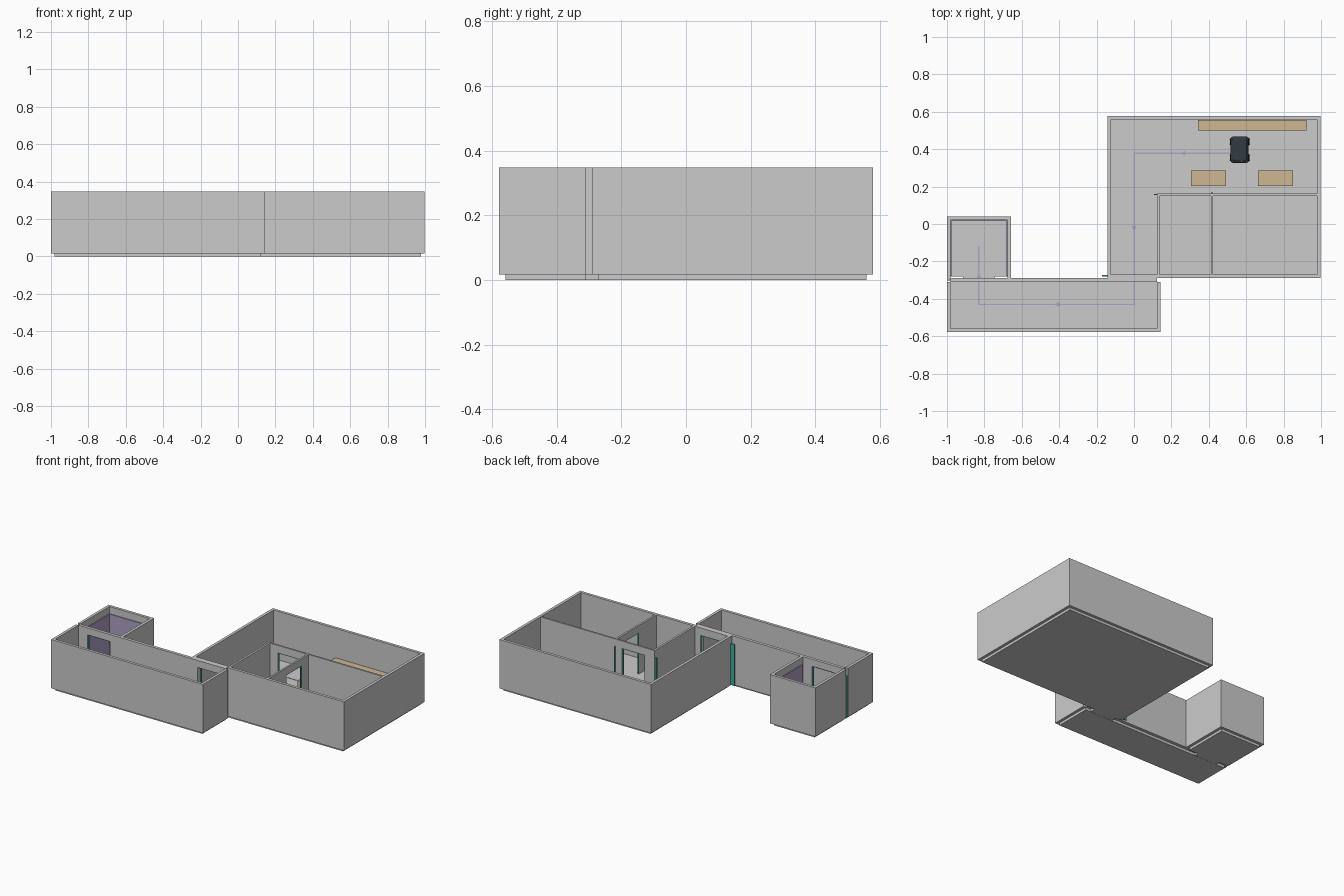
import bpy, bmesh, math
from mathutils import Vector

old = bpy.data.objects.get("Cube")
if old:
    bpy.data.objects.remove(old)


def material(name, rgb):
    m = bpy.data.materials.new(name)
    m.use_nodes = True
    m.diffuse_color = (*rgb, 1)
    m.node_tree.nodes["Principled BSDF"].inputs["Base Color"].default_value = (*rgb, 1)
    return m


grey = material("wall grey", (0.6, 0.6, 0.6))
wood = material("light wood", (0.62, 0.47, 0.29))
slate = material("dark slate", (0.03, 0.045, 0.055))
black = material("black rubber", (0.008, 0.008, 0.01))
teal = material("door teal", (0.05, 0.42, 0.34))
purple = material("lift purple", (0.42, 0.36, 0.55))
violet = material("route violet", (0.45, 0.35, 0.6))
cream = material("lamp cream", (0.85, 0.8, 0.6))

T = 0.019                  # outer wall thickness
BASE, TOP = 0.017, 0.348   # wall bottom and top
DOOR = 0.3                 # door head height
HALF = 0.085               # half of a door opening


def boxes(name, mat, spans, bevel=0):
    """One object from boxes given as x, y and z ranges."""
    bm = bmesh.new()
    for x, y, z in spans:
        vs = bmesh.ops.create_cube(bm, size=1)["verts"]
        for v in vs:
            v.co = Vector([lo + (hi - lo) * (c + 0.5) for c, (lo, hi) in zip(v.co, (x, y, z))])
    me = bpy.data.meshes.new(name)
    bm.to_mesh(me)
    bm.free()
    ob = bpy.data.objects.new(name, me)
    bpy.context.collection.objects.link(ob)
    me.materials.append(mat)
    if bevel:
        mod = ob.modifiers.new("rounded", "BEVEL")
        mod.width, mod.segments = bevel, 3
    return ob


def wall(name, axis, along, across, door=None):
    """Straight wall along an axis, with an optional door opening centred at door."""
    if door is None:
        parts = [(along, (BASE, TOP))]
    else:
        a, b = door - HALF, door + HALF
        parts = [((along[0], a), (BASE, TOP)), ((b, along[1]), (BASE, TOP)), ((a, b), (DOOR, TOP))]
    spans = [(s, across, z) if axis == "x" else (across, s, z) for s, z in parts]
    return boxes(name, grey, spans)


def sliding_door(name, axis, centre, line):
    """Two open leaves tucked into the wall, with a slim head rail."""
    t = (line - 0.003, line + 0.003)
    spans = []
    for lo, hi, z0 in ((-0.172, -HALF + 0.006, BASE + 0.003),
                       (HALF - 0.006, 0.172, BASE + 0.003),
                       (-HALF, HALF, DOOR - 0.006)):
        s = (centre + lo, centre + hi)
        spans.append((s, t, (z0, DOOR)) if axis == "x" else (t, s, (z0, DOOR)))
    boxes(name, teal, spans)


# floors with door thresholds
main_x, main_y = (-0.143, 0.998), (-0.29, 0.578)
hall_x, hall_y = (-1.0, 0.142), (-0.578, -0.311)
lift_x, lift_y = (-1.0, -0.658), (-0.291, 0.04)
LIFT, HALL = -0.829, 0.0
boxes("main_floor", grey, [((main_x[0] + T, main_x[1] - T), (main_y[0] + T, main_y[1] - T), (0, BASE + 0.002))])
boxes("hall_floor", grey, [((hall_x[0] + T, hall_x[1] - T), (hall_y[0] + T, hall_y[1]), (0, BASE + 0.002))])
boxes("lift_floor", grey, [((lift_x[0] + T, lift_x[1] - T), (lift_y[0] + 0.01, lift_y[1] - T), (0, BASE + 0.002))])
boxes("door_thresholds", grey, [((c - HALF, c + HALF), (hall_y[0] + 0.25, main_y[0] + T + 0.005), (0.001, BASE + 0.001))
                                for c in (LIFT, HALL)])

# main room outer walls
wall("main_back_wall", "x", main_x, (main_y[1] - T, main_y[1]))
wall("main_front_wall", "x", main_x, (main_y[0], main_y[0] + T), HALL)
for name, x in (("main_right_wall", main_x[0]), ("main_left_wall", main_x[1] - T)):
    wall(name, "y", (main_y[0] + T, main_y[1] - T), (x, x + T))

# inner partitions
wall("room_back_partition", "x", (0.122, main_x[1] - T), (0.151, 0.163), 0.28)
wall("room_side_partition", "y", (main_y[0] + T, 0.151), (0.122, 0.136))
wall("room_middle_partition", "y", (main_y[0] + T, 0.151), (0.411, 0.423), 0.0)

# corridor walls
wall("hall_front_wall", "x", hall_x, (hall_y[0], hall_y[0] + T))
for name, x in (("hall_right_wall", hall_x[0]), ("hall_left_wall", hall_x[1] - T)):
    wall(name, "y", (hall_y[0] + T, hall_y[1]), (x, x + T))
back = wall("hall_back_wall", "x", (hall_x[0] + T, hall_x[1] - T), (hall_y[1], main_y[0]), HALL)
# opening to the lift, cut through the same wall
cutter = boxes("lift_opening_cutter", grey, [((LIFT - HALF, LIFT + HALF), (-0.35, -0.25), (0, DOOR))])
cutter.hide_render = True
cutter.hide_viewport = True
cut = back.modifiers.new("lift opening", "BOOLEAN")
cut.object, cut.solver = cutter, "EXACT"

# lift shaft walls and purple cabin lining
wall("lift_back_wall", "x", lift_x, (lift_y[1] - T, lift_y[1]))
for name, x in (("lift_right_wall", lift_x[0]), ("lift_left_wall", lift_x[1] - T)):
    wall(name, "y", (lift_y[0], lift_y[1] - T), (x, x + T))
lx0, lx1, ly1 = lift_x[0] + T, lift_x[1] - T, lift_y[1] - T
lz = (BASE + 0.003, 0.3)
boxes("lift_lining", purple, [
    ((lx0, lx0 + 0.006), (lift_y[0] + 0.012, ly1), lz),
    ((lx1 - 0.006, lx1), (lift_y[0] + 0.012, ly1), lz),
    ((lx0, lx1), (ly1 - 0.006, ly1), lz)])

# sliding doors
sliding_door("main_door", "x", HALL, -0.277)
sliding_door("lift_door", "x", LIFT, -0.3)
sliding_door("room_door", "x", 0.28, 0.157)
sliding_door("middle_door", "y", 0.0, 0.417)

# counter and desks
boxes("back_counter", wood, [((0.343, 0.922), (0.5, 0.555), (BASE, 0.15))])
for name, x in (("right_desk", 0.304), ("left_desk", 0.662)):
    boxes(name, wood, [((x, x + 0.188), (0.204, 0.285), (BASE, 0.12))])

# mobile robot
boxes("robot_body", slate, [((0.517, 0.613), (0.327, 0.467), (0.03, 0.085))], 0.012)
boxes("robot_deck", slate, [((0.527, 0.603), (0.34, 0.455), (0.08, 0.094))], 0.006)
boxes("robot_lamp", cream, [((0.569, 0.581), (0.335, 0.34), (0.08, 0.09))])
for i, (x, y) in enumerate(((0.52, 0.355), (0.61, 0.355), (0.52, 0.44), (0.61, 0.44))):
    bpy.ops.mesh.primitive_cylinder_add(vertices=20, radius=0.017, depth=0.014,
                                        location=(x, y, BASE + 0.018), rotation=(0, math.pi / 2, 0))
    wheel = bpy.context.object
    wheel.name = f"robot_wheel_{i + 1}"
    wheel.data.materials.append(black)
    bpy.ops.object.shade_smooth_by_angle()

# route line on the floor, with an arrowhead on each leg
route = [Vector(p) for p in ((0.52, 0.378), (0, 0.378), (0, -0.43), (-0.83, -0.43), (-0.83, -0.12))]
w, z = 0.003, (BASE + 0.003, BASE + 0.005)
boxes("route_line", violet, [((min(a.x, b.x) - w, max(a.x, b.x) + w),
                              (min(a.y, b.y) - w, max(a.y, b.y) + w), z)
                             for a, b in zip(route, route[1:])])
bm = bmesh.new()
for a, b in zip(route, route[1:]):
    d = (b - a).normalized()
    side = Vector((-d.y, d.x))
    mid = (a + b) / 2
    tri = [mid + d * 0.016, mid - d * 0.016 + side * 0.013, mid - d * 0.016 - side * 0.013]
    bm.faces.new([bm.verts.new((p.x, p.y, z[1] + 0.001)) for p in tri])
me = bpy.data.meshes.new("route_arrows")
bm.to_mesh(me)
bm.free()
me.materials.append(violet)
bpy.context.collection.objects.link(bpy.data.objects.new("route_arrows", me))
